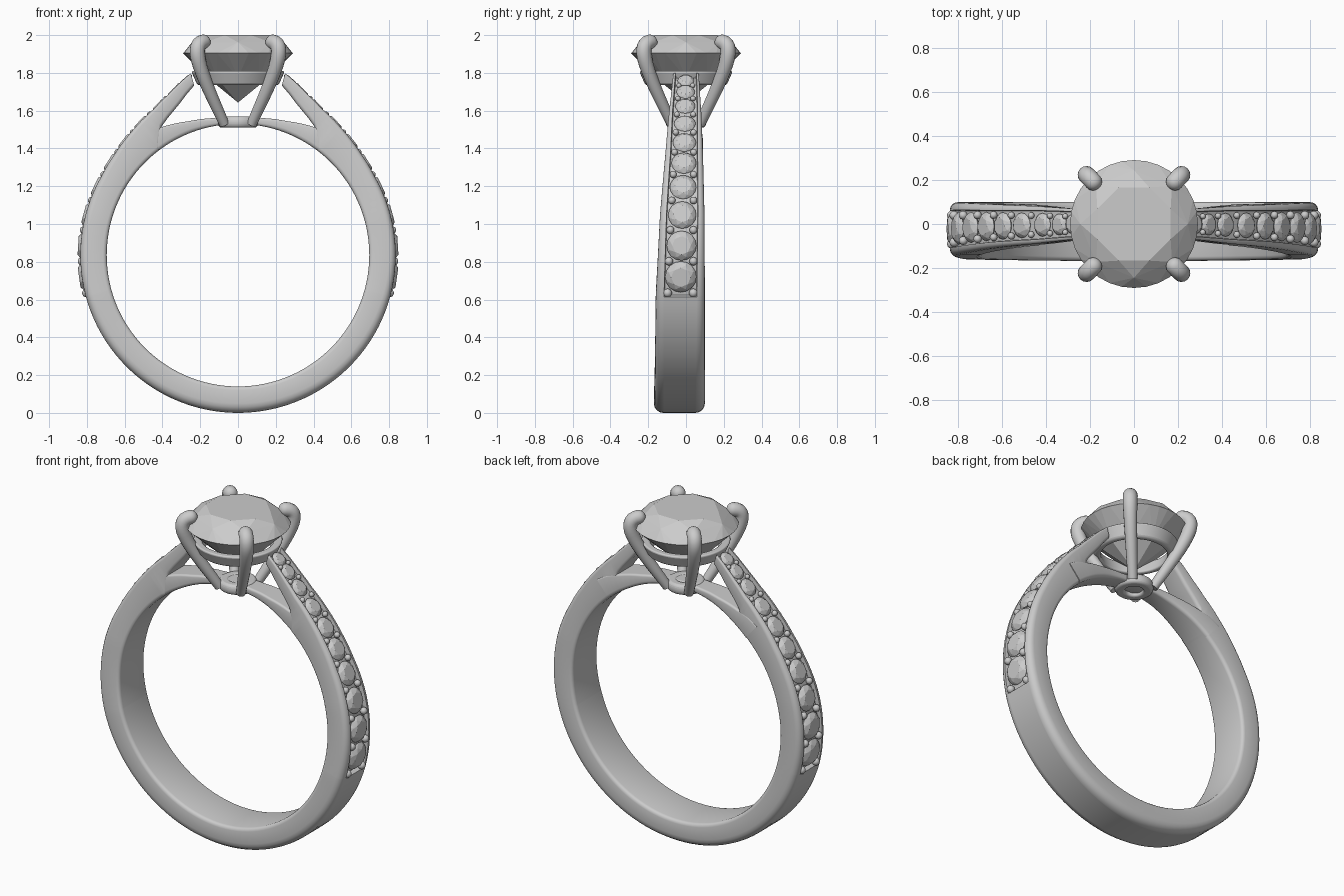
import bpy, bmesh, math
from mathutils import Vector, Matrix
from mathutils.geometry import interpolate_bezier

if "Cube" in bpy.data.objects:
    bpy.data.objects.remove(bpy.data.objects["Cube"])

CZ = 0.835    # height of the finger hole centre
INNER = 0.695  # finger hole radius

metal = bpy.data.materials.new("silver grey")
metal.use_nodes = True
metal.diffuse_color = (0.6, 0.6, 0.6, 1)
metal.node_tree.nodes["Principled BSDF"].inputs["Base Color"].default_value = (0.6, 0.6, 0.6, 1)


def finish(name, bm, smooth=True, mirror=""):
    bmesh.ops.recalc_face_normals(bm, faces=bm.faces)
    mesh = bpy.data.meshes.new(name)
    bm.to_mesh(mesh)
    bm.free()
    mesh.materials.append(metal)
    ob = bpy.data.objects.new(name, mesh)
    bpy.context.collection.objects.link(ob)
    if smooth:
        bpy.ops.object.select_all(action="DESELECT")
        ob.select_set(True)
        bpy.context.view_layer.objects.active = ob
        bpy.ops.object.shade_smooth_by_angle(angle=math.radians(35))
    if mirror:
        mod = ob.modifiers.new("Mirror", "MIRROR")
        mod.use_axis = ("X" in mirror, "Y" in mirror, False)
    return ob


def loft(bm, rings, start=True, end=True, loop=False):
    rows = [[bm.verts.new(p) for p in ring] for ring in rings]
    n = len(rows[0])
    for a, b in zip(rows, rows[1:] + rows[:1] if loop else rows[1:]):
        for i in range(n):
            j = (i + 1) % n
            bm.faces.new((a[i], a[j], b[j], b[i]))
    if start and not loop:
        bm.faces.new(rows[0])
    if end and not loop:
        bm.faces.new(rows[-1])


def lookup(keys, a):
    for (a0, v0), (a1, v1) in zip(keys, keys[1:]):
        if a <= a1:
            t = max(0, (a - a0) / (a1 - a0))
            return v0 + (v1 - v0) * t
    return keys[-1][1]


# Band measurements against angle: 0 is the side, -90 the bottom
OUTER = [(-90, .835), (30, .835), (40, .845), (50, .865), (60, .893), (67, .93), (75.5, .995)]
HOLE = [(-90, INNER), (53, INNER), (59, .79), (68, .85), (75.5, .927)]
HALF = [(-90, .135), (-16, .13), (15, .118), (40, .1), (60, .085), (75.5, .068)]
SHIFT = [(-90, -.035), (-16, -.03), (15, -.02), (40, -.01), (75.5, 0)]
CORNER = [(-90, .05), (-16, .04), (40, .025), (75.5, .009)]
CHANNEL = -15


def polar(a, r, y):
    a = math.radians(a)
    return Vector((r * math.cos(a), y, CZ + r * math.sin(a)))


def section(a, rin, rout, half, shift, c, depth):
    """Rounded section with a sunken stone channel on the outside."""
    ci = min(.02, (rout - rin) / 3)
    side = [(half - ci, rin)]
    side += [(half - ci + ci * math.sin(t), rin + ci - ci * math.cos(t)) for t in (.5, 1, math.pi / 2)]
    side += [(half - c + c * math.cos(t), rout - c + c * math.sin(t))
             for t in [k * math.pi / 8 for k in range(5)]]
    g = half - c - .003
    side += [(g, rout), (g - .003, rout - depth)]
    loop = side + [(-y, r) for y, r in reversed(side)]
    return [polar(a, r, y + shift) for y, r in loop]


# Shank with two tapering shoulders
angles = sorted([-90 + 3 * k for k in range(56)] + [CHANNEL - .3, 53, 59, 75.5])
bm = bmesh.new()
loft(bm, [section(a, lookup(HOLE, a), lookup(OUTER, a), lookup(HALF, a), lookup(SHIFT, a),
                  lookup(CORNER, a), .025 if a >= CHANNEL else 0) for a in sorted(set(angles))],
     start=False)
finish("shank", bm, mirror="X")

# Bridge closing the finger hole below the head
BRIDGE = [(49, .82), (55, .81), (59, .79), (70, .755), (80, .737), (90, .732)]
WIDTH = [(49, .094), (59, .085), (75, .062), (90, .05)]
bm = bmesh.new()
loft(bm, [section(a, INNER, lookup(BRIDGE, a), lookup(WIDTH, a), -.004, .012, 0)
          for a in [49 + k * 41 / 16 for k in range(17)]], end=False)
finish("bridge", bm, mirror="X")


# Turned rings of the head
def turned(name, profile, steps=64):
    bm = bmesh.new()
    loft(bm, [[Matrix.Rotation(math.tau * k / steps, 3, "Z") @ Vector((r, 0, z)) for r, z in profile]
              for k in range(steps)], loop=True)
    ob = finish(name, bm)
    bev = ob.modifiers.new("Bevel", "BEVEL")
    bev.width, bev.segments = .012, 3


turned("head_base", [(.05, 1.51), (.1, 1.51), (.11, 1.54), (.1, 1.57), (.05, 1.57)])
turned("gallery_ring", [(.18, 1.735), (.215, 1.735), (.248, 1.81), (.2, 1.81)])

# Four claws, one built and mirrored
path = interpolate_bezier(Vector((.105, 0, 1.53)), Vector((.2, 0, 1.68)),
                          Vector((.4, 0, 1.95)), Vector((.265, 0, 1.963)), 20)
spine = [(p, .027 + .013 * min(1, k / 13)) for k, p in enumerate(path)]
out = (path[-1] - path[-2]).normalized()
spine += [(path[-1] + out * .038 * math.sin(t), .04 * math.cos(t)) for t in (.35, .7, 1.05, 1.4)]
turn = Matrix.Rotation(math.radians(46), 3, "Z")
rings = []
for k, (p, rad) in enumerate(spine):
    tan = (spine[min(k + 1, len(spine) - 1)][0] - spine[max(k - 1, 0)][0]).normalized()
    nor = tan.cross(Vector((0, 1, 0)))
    rings.append([turn @ (p + nor * rad * math.cos(t) + Vector((0, rad * math.sin(t), 0)))
                  for t in [math.tau * i / 16 for i in range(16)]])
bm = bmesh.new()
loft(bm, rings)
finish("claws", bm, mirror="XY")


# Faceted round stones
def gem(bm, matrix, girdle=32):
    tiers = [(8, .62, .33, 0), (8, .84, .2, .5), (girdle, 1, 0, 0), (8, .55, -.45, .5), (1, 0, -.9, 0)]
    verts = []
    for n, r, h, off in tiers:
        for k in range(n):
            t = math.tau * (k + off) / n
            verts.append(bm.verts.new(matrix @ Vector((r * math.cos(t), r * math.sin(t), h))))
    bmesh.ops.convex_hull(bm, input=verts)


bm = bmesh.new()
gem(bm, Matrix.Translation((0, 0, 1.904)) @ Matrix.Rotation(math.pi / 8, 4, "Z") @ Matrix.Scale(.29, 4))
finish("centre_stone", bm, smooth=False)


# Channel stones and the beads holding them
def frame(a):
    """Point on the outside of the band and the outward turn there."""
    tan = polar(a + 1, lookup(OUTER, a + 1), 0) - polar(a - 1, lookup(OUTER, a - 1), 0)
    normal = Vector((tan.z, 0, -tan.x)).normalized()
    pos = polar(a, lookup(OUTER, a), lookup(SHIFT, a))
    return pos, normal, normal.to_track_quat("Z", "Y").to_matrix().to_4x4()


seats = [-8, 3.5, 15, 26, 36, 45, 53.7, 62, 68.3, 73]
stones, beads = bmesh.new(), bmesh.new()
for k, a in enumerate(seats):
    size = .083 - .0043 * k
    pos, normal, rot = frame(a)
    gem(stones, Matrix.Translation(pos - normal * .013) @ rot @ Matrix.Scale(size, 4), 16)
    before = seats[k - 1] if k else -20
    pos, normal, rot = frame((a + before) / 2)
    for s in (-1, 1):
        spot = pos - normal * .008 + Vector((0, s * size * .82, 0))
        bmesh.ops.create_uvsphere(beads, u_segments=12, v_segments=8, radius=.023 - .0011 * k,
                                  matrix=Matrix.Translation(spot))
finish("channel_stones", stones, smooth=False, mirror="X")
finish("beads", beads, mirror="X")
